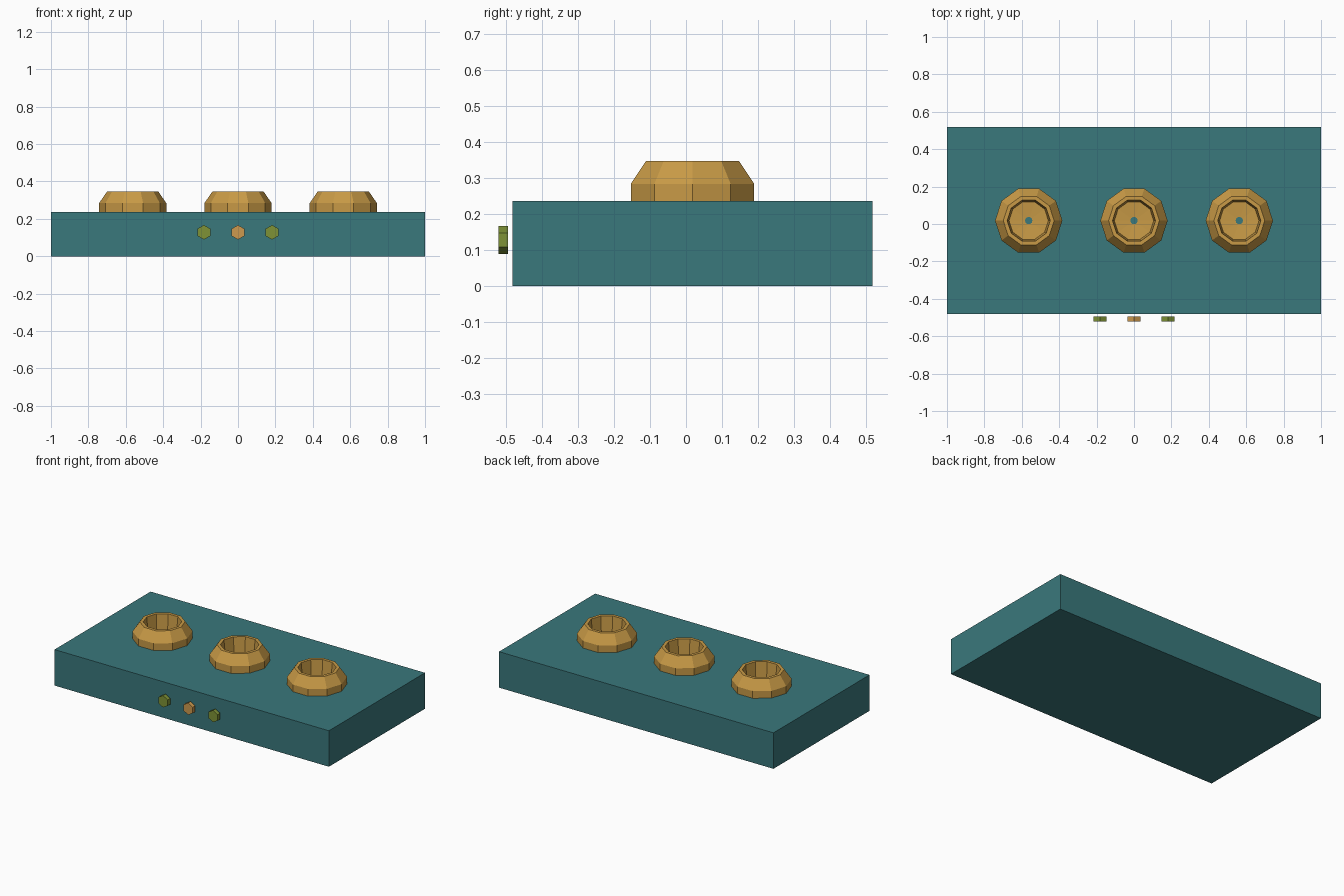
import bpy, bmesh, math
from mathutils import Matrix

if "Cube" in bpy.data.objects:
    bpy.data.objects.remove(bpy.data.objects["Cube"])


def material(name, rgb):
    lin = [((c / 255 + 0.055) / 1.055) ** 2.4 for c in rgb]
    m = bpy.data.materials.new(name)
    m.diffuse_color = (*lin, 1)
    m.use_nodes = True
    m.node_tree.nodes["Principled BSDF"].inputs["Base Color"].default_value = m.diffuse_color
    return m


teal = material("teal", (58, 120, 124))
gold = material("gold", (200, 154, 70))
olive = material("olive", (126, 146, 54))
orange = material("orange", (206, 154, 78))


def finish(bm, name, mat, loc):
    bmesh.ops.recalc_face_normals(bm, faces=bm.faces)
    me = bpy.data.meshes.new(name)
    bm.to_mesh(me)
    bm.free()
    me.materials.append(mat)
    ob = bpy.data.objects.new(name, me)
    ob.location = loc
    bpy.context.collection.objects.link(ob)


def lathe(name, profile, sides, mat, loc):
    """Closed ring profile (radius, z) turned around z."""
    bm = bmesh.new()
    rings = [[bm.verts.new((r * math.cos(2 * math.pi * i / sides),
                            r * math.sin(2 * math.pi * i / sides), z))
              for i in range(sides)] for r, z in profile]
    for a, b in zip(rings, rings[1:] + rings[:1]):
        for i in range(sides):
            j = (i + 1) % sides
            bm.faces.new((a[i], a[j], b[j], b[i]))
    finish(bm, name, mat, loc)


TOP, CY = 0.237, 0.018

# base slab
bm = bmesh.new()
bmesh.ops.create_cube(bm, size=1, matrix=Matrix.Diagonal((2, 1, TOP, 1)))
finish(bm, "base_slab", teal, (0, CY, TOP / 2))

# three ten-sided cups, each with a small hole in the floor
cup = [(0.02, 0), (0.18, 0), (0.18, 0.047), (0.136, 0.11),
       (0.115, 0.11), (0.105, 0.012), (0.02, 0.006)]
for side, x in (("left", -0.563), ("middle", 0), ("right", 0.563)):
    lathe(side + "_cup", cup, 10, gold, (x, CY, TOP))

# three hexagonal front buttons, points up and down
for side, x, mat in (("left", -0.182, olive), ("middle", 0, orange), ("right", 0.182, olive)):
    bm = bmesh.new()
    bmesh.ops.create_cone(bm, cap_ends=True, segments=6, radius1=0.039, radius2=0.039, depth=0.027,
                          matrix=Matrix.Rotation(math.pi / 2, 4, 'X'))
    # put a vertex at the top
    if max(v.co.z for v in bm.verts) < 0.038:
        bmesh.ops.rotate(bm, verts=bm.verts, matrix=Matrix.Rotation(math.pi / 6, 3, 'Y'))
    finish(bm, side + "_button", mat, (x, -0.507, 0.128))
